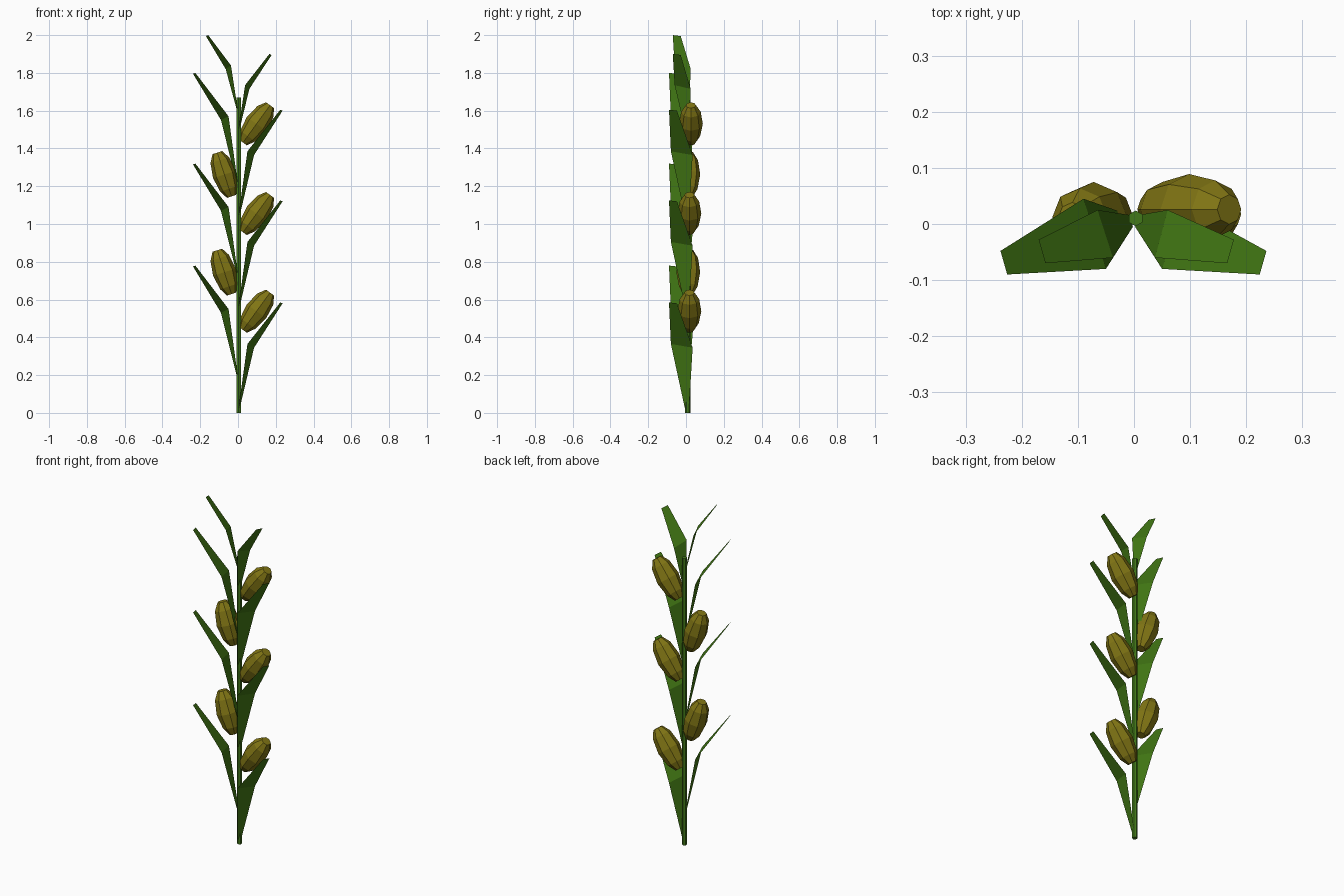
import bpy, bmesh, math
from mathutils import Matrix, Vector

if "Cube" in bpy.data.objects:
    bpy.data.objects.remove(bpy.data.objects["Cube"])


def material(name, color):
    m = bpy.data.materials.new(name)
    m.diffuse_color = (*color, 1)
    m.use_nodes = True
    m.node_tree.nodes["Principled BSDF"].inputs["Base Color"].default_value = m.diffuse_color
    return m


GREEN = material("leaf_green", (0.055, 0.19, 0.007))
STEM = material("stem_green", (0.055, 0.19, 0.01))
GOLD = material("grain_gold", (0.22, 0.18, 0.007))


def add_object(name, bm, mat):
    me = bpy.data.meshes.new(name)
    bm.to_mesh(me)
    bm.free()
    me.materials.append(mat)
    ob = bpy.data.objects.new(name, me)
    bpy.context.collection.objects.link(ob)
    return ob


# Stem: thin hexagonal rod
bm = bmesh.new()
bmesh.ops.create_cone(bm, cap_ends=True, segments=6, radius1=0.014, radius2=0.014,
                      depth=1.67, matrix=Matrix.Translation((0.003, 0.01, 0.835)))
add_object("stem", bm, STEM)


# Leaf: folded sheet, three cross-sections from base to tip
def leaf(name, z, side, mid_back, mid, tip):
    rows = [((0.002, -0.005, 0), (0.008, 0.016, 0)),
            ((0.05 * mid[2], -0.08 * mid[2], mid[0] + 0.01), (*mid_back, mid[0] - 0.01)),
            ((tip[0] - 0.012, tip[1], tip[2]), (tip[0], tip[1] + 0.042, tip[2] - 0.005))]
    bm = bmesh.new()
    verts = [[bm.verts.new((side * x, y, z + h)) for x, y, h in row] for row in rows]
    for a, b in zip(verts, verts[1:]):
        bm.faces.new((a[0], a[1], b[1], b[0]))
    bmesh.ops.recalc_face_normals(bm, faces=bm.faces)
    add_object(name, bm, GREEN)


for i, z in enumerate((0.02, 0.56, 1.04)):
    leaf(f"right_leaf_{i + 1}", z, 1, (0.085, 0.035), (0.335, 0, 1), (0.236, -0.09, 0.565))
    leaf(f"left_leaf_{i + 1}", z + 0.18, -1, (0.09, 0.045), (0.34, 0, 1), (0.238, -0.09, 0.58))
leaf("right_top_leaf", 1.5, 1, (0.06, 0.025), (0.225, 0, 0.75), (0.178, -0.07, 0.4))
leaf("left_top_leaf", 1.61, -1, (0.065, 0.025), (0.22, 0, 0.75), (0.17, -0.07, 0.39))


# Grain: eight-sided tapered pod with flat ends, tilted away from the stem
PROFILE = [(-1, 0.4), (-0.65, 0.78), (0, 1), (0.65, 0.82), (1, 0.42)]


def grain(name, center, tilt, length, radius):
    n = 8
    bm = bmesh.new()
    rot = Matrix.Translation(Vector(center)) @ Matrix.Rotation(math.radians(tilt), 4, 'Y')
    rings = []
    for h, r in PROFILE:
        rings.append([bm.verts.new(rot @ Vector((radius * r * math.cos(2 * math.pi * k / n),
                                                 radius * r * math.sin(2 * math.pi * k / n),
                                                 h * length))) for k in range(n)])
    for a, b in zip(rings, rings[1:]):
        for k in range(n):
            j = (k + 1) % n
            bm.faces.new((a[k], a[j], b[j], b[k]))
    bm.faces.new(rings[0][::-1])
    bm.faces.new(rings[-1])
    add_object(name, bm, GOLD)


for i, (z, y) in enumerate(((0.538, 0.018), (1.055, 0.018), (1.53, 0.026))):
    grain(f"right_grain_{i + 1}", (0.098, y, z), 36, 0.122, 0.063)
for i, z in enumerate((0.745, 1.262)):
    grain(f"left_grain_{i + 1}", (-0.072, 0.012, z), -18, 0.122, 0.063)
